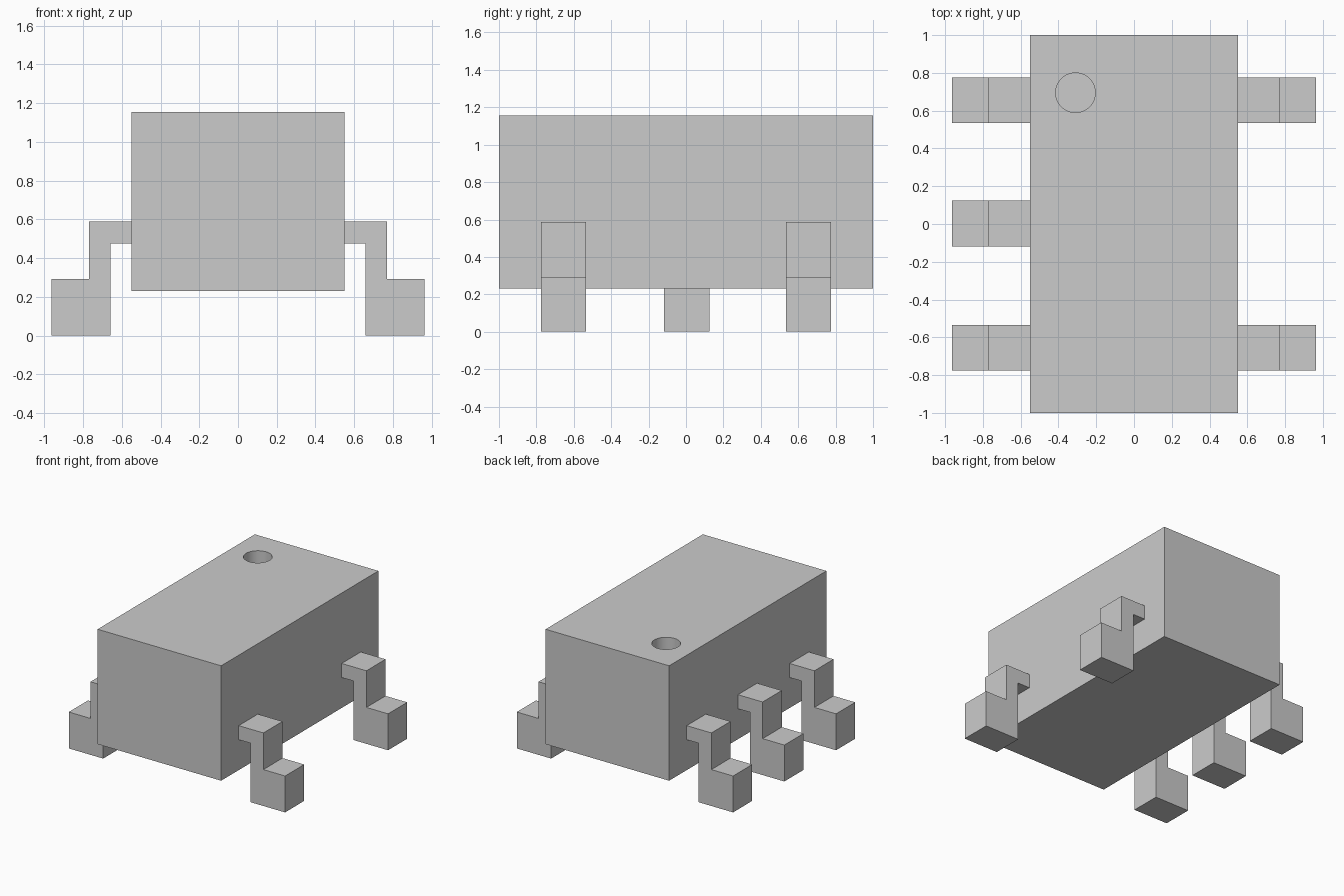
import bpy, bmesh
from mathutils import Matrix

if "Cube" in bpy.data.objects:
    bpy.data.objects.remove(bpy.data.objects["Cube"])

BODY_X, BODY_BOTTOM, BODY_TOP = 0.55, 0.23, 1.155
LEG_WIDTH = 0.243

# Gull-wing leg profile in x, z (right-hand side)
LEG = [(0.55, 0.475), (0.657, 0.475), (0.657, 0.0), (0.963, 0.0),
       (0.963, 0.293), (0.77, 0.293), (0.77, 0.588), (0.55, 0.588)]


def finish(bm, name):
    bmesh.ops.recalc_face_normals(bm, faces=bm.faces)
    mesh = bpy.data.meshes.new(name)
    bm.to_mesh(mesh)
    bm.free()
    obj = bpy.data.objects.new(name, mesh)
    bpy.context.collection.objects.link(obj)
    return obj


def make_leg(name, side, y):
    bm = bmesh.new()
    verts = [bm.verts.new((side * x, y - LEG_WIDTH / 2, z)) for x, z in LEG]
    face = bm.faces.new(verts)
    ext = bmesh.ops.extrude_face_region(bm, geom=[face], use_keep_orig=True)
    moved = [g for g in ext["geom"] if isinstance(g, bmesh.types.BMVert)]
    bmesh.ops.translate(bm, verts=moved, vec=(0, LEG_WIDTH, 0))
    return finish(bm, name)


# Package body
bm = bmesh.new()
size = (2 * BODY_X, 2, BODY_TOP - BODY_BOTTOM, 1)
bmesh.ops.create_cube(bm, size=1, matrix=Matrix.Translation(
    (0, 0, (BODY_TOP + BODY_BOTTOM) / 2)) @ Matrix.Diagonal(size))
body = finish(bm, "body")

# Round orientation dimple sunk into the top
bm = bmesh.new()
bmesh.ops.create_cone(bm, cap_ends=True, segments=48, radius1=0.105,
                      radius2=0.105, depth=0.26,
                      matrix=Matrix.Translation((-0.31, 0.695, BODY_TOP)))
cutter = finish(bm, "dimple_cutter")
cutter.hide_render = True
cutter.hide_set(True)
cut = body.modifiers.new("dimple", "BOOLEAN")
cut.operation = "DIFFERENCE"
cut.solver = "EXACT"
cut.object = cutter

# Apply the cut, then smooth only the round wall
bpy.context.view_layer.objects.active = body
body.select_set(True)
bpy.ops.object.modifier_apply(modifier=cut.name)
bpy.data.objects.remove(cutter)
bpy.ops.object.shade_smooth_by_angle()

# Three legs on the left, two on the right
for label, y in (("front", -0.655), ("middle", 0.003), ("back", 0.655)):
    make_leg(f"{label}_left_leg", -1, y)
    if label != "middle":
        make_leg(f"{label}_right_leg", 1, y)
